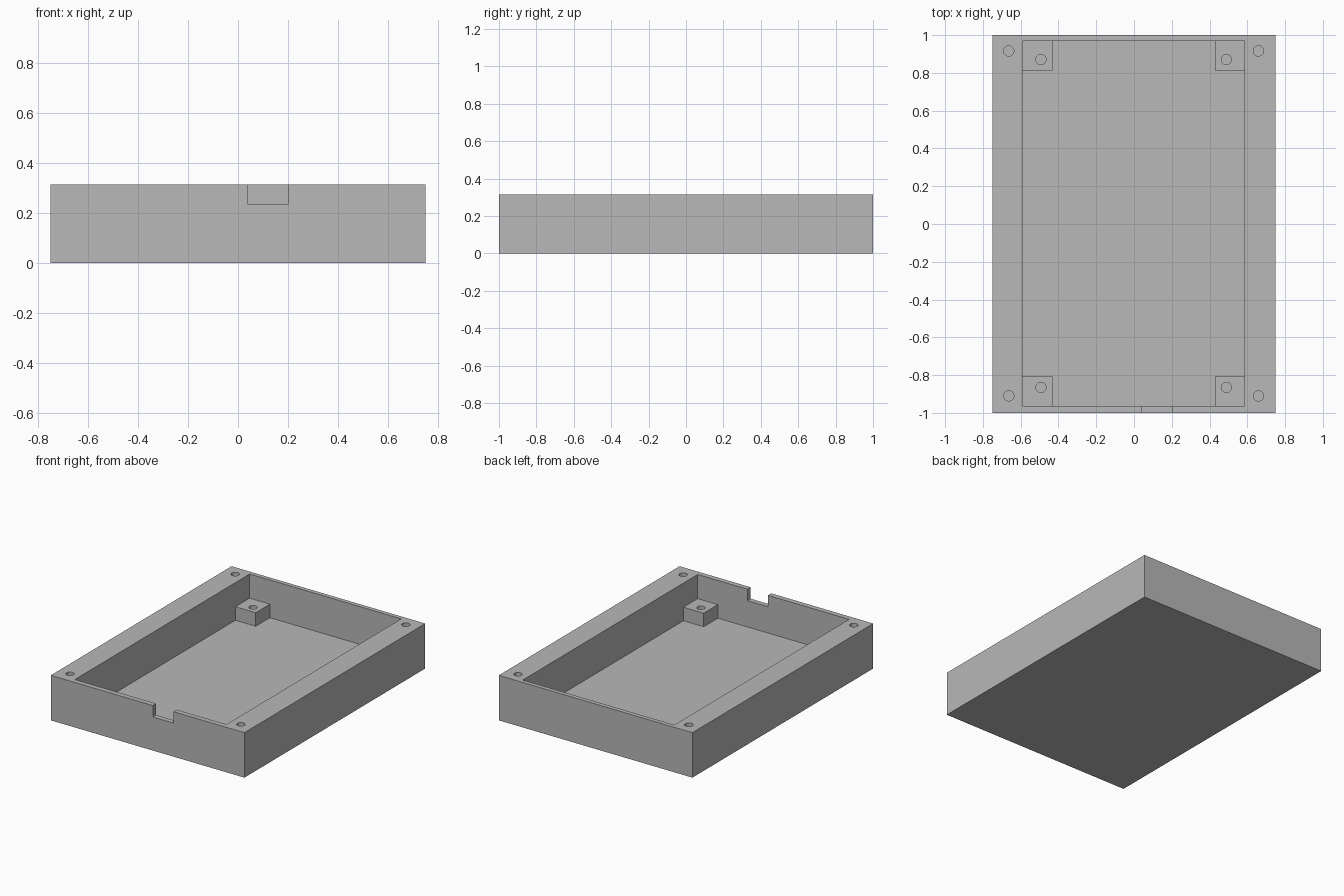
import bpy
import bmesh
from mathutils import Matrix, Vector

cube = bpy.data.objects.get("Cube")
if cube:
    bpy.data.objects.remove(cube, do_unlink=True)

HEIGHT = 0.315
FLOOR = 0.051
POST_TOP = 0.146
POST = 0.157
HOLE_R = 0.027
IN_X, IN_Y = 0.587, 0.967          # half size of the cavity
SHIFT = Vector((-0.002, 0.003))    # slight offset of the cavity and holes

grey = bpy.data.materials.new("light_grey")
grey.use_nodes = True
colour = (0.48, 0.48, 0.48, 1)
grey.diffuse_color = colour
grey.node_tree.nodes["Principled BSDF"].inputs["Base Color"].default_value = colour


def make_object(name, bm):
    mesh = bpy.data.meshes.new(name)
    bm.to_mesh(mesh)
    bm.free()
    mesh.materials.append(grey)
    obj = bpy.data.objects.new(name, mesh)
    bpy.context.collection.objects.link(obj)
    return obj


def box(name, low, high):
    low, high = Vector(low), Vector(high)
    bm = bmesh.new()
    bmesh.ops.create_cube(bm, size=1)
    bmesh.ops.scale(bm, vec=high - low, verts=bm.verts)
    bmesh.ops.translate(bm, vec=(low + high) / 2, verts=bm.verts)
    return make_object(name, bm)


def rod(name, x, y, bottom, top):
    bm = bmesh.new()
    bmesh.ops.create_cone(bm, cap_ends=True, segments=32, radius1=HOLE_R, radius2=HOLE_R,
                          depth=top - bottom,
                          matrix=Matrix.Translation((x, y, (bottom + top) / 2)))
    return make_object(name, bm)


def combine(target, tool, operation):
    """Apply a boolean to the target and discard the tool."""
    tool.hide_render = True
    mod = target.modifiers.new(operation.lower(), "BOOLEAN")
    mod.operation = operation
    mod.solver = "EXACT"
    mod.object = tool
    bpy.context.view_layer.objects.active = target
    bpy.ops.object.modifier_apply(modifier=mod.name)
    bpy.data.objects.remove(tool, do_unlink=True)


# Open tray with a thin front and back wall and wide side walls
tray = box("enclosure_tray", (-0.75, -1, 0), (0.75, 1, HEIGHT))
cavity = box("cavity_cutter", (SHIFT.x - IN_X, SHIFT.y - IN_Y, FLOOR),
             (SHIFT.x + IN_X, SHIFT.y + IN_Y, HEIGHT + 0.1))
combine(tray, cavity, "DIFFERENCE")

# Cable notch in the front wall
combine(tray, box("notch_cutter", (0.04, -1.1, 0.235), (0.2, -0.9, HEIGHT + 0.1)), "DIFFERENCE")

for sx in (-1, 1):
    for sy in (-1, 1):
        # Corner post, sunk a little into the walls and floor before joining
        xs = sorted((SHIFT.x + sx * (IN_X - POST), SHIFT.x + sx * (IN_X + 0.01)))
        ys = sorted((SHIFT.y + sy * (IN_Y - POST), SHIFT.y + sy * (IN_Y + 0.01)))
        post = box("corner_post", (xs[0], ys[0], FLOOR - 0.01), (xs[1], ys[1], POST_TOP))
        combine(tray, post, "UNION")
        # Screw hole in the post and screw hole in the rim
        combine(tray, rod("post_hole_cutter", SHIFT.x + sx * 0.491, SHIFT.y + sy * 0.868,
                          FLOOR, POST_TOP + 0.02), "DIFFERENCE")
        combine(tray, rod("rim_hole_cutter", SHIFT.x + sx * 0.661, SHIFT.y + sy * 0.913,
                          HEIGHT - 0.16, HEIGHT + 0.05), "DIFFERENCE")

# Flat faces with smooth hole walls
bpy.ops.object.select_all(action="DESELECT")
tray.select_set(True)
bpy.context.view_layer.objects.active = tray
bpy.ops.object.shade_smooth_by_angle()
